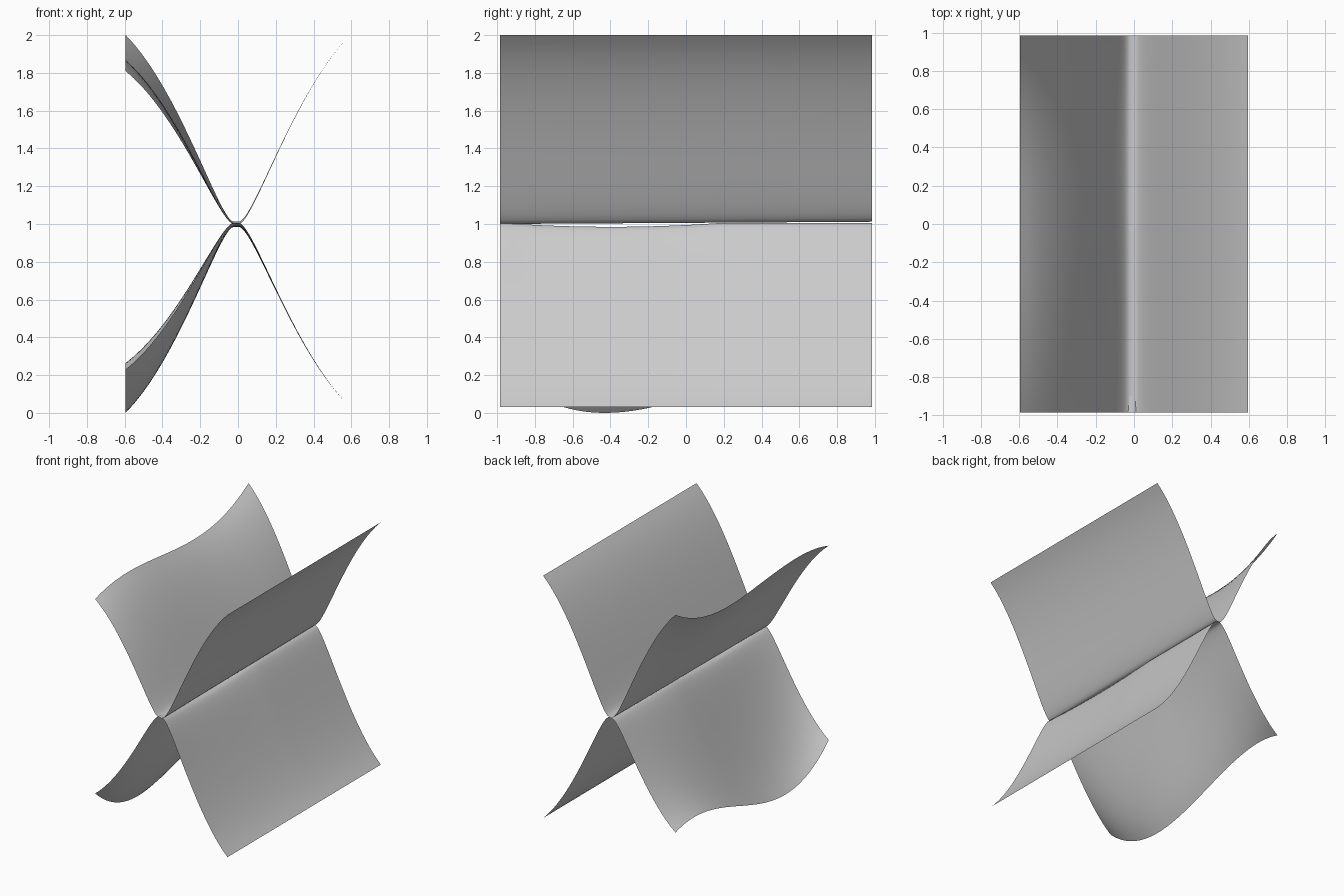
import bpy
import bmesh

HALF_X, HALF_Y = 0.595, 0.985
ROWS, STEPS = 48, 20

cube = bpy.data.objects.get("Cube")
if cube:
    bpy.data.objects.remove(cube, do_unlink=True)

grey = bpy.data.materials.new("plain grey")
grey.use_nodes = True
grey.diffuse_color = (0.6, 0.6, 0.6, 1)
grey.node_tree.nodes["Principled BSDF"].inputs["Base Color"].default_value = (0.6, 0.6, 0.6, 1)


# Outer edge heights: wavy on one side, straight on the other
def upper_wave(v):
    return 1.81 + (v + 1) * (v - 0.3) * (0.186 * v - 0.05)


def lower_wave(v):
    return 0.23 + (v * v - 1) * (0.151 - 0.305 * v)


# Heights of the two folds, which run close together along the middle
def upper_fold(v):
    return 1.0 + 0.006 * (v + 1)


def lower_fold(v):
    return min(0.985 + 0.06 * (v + 0.4) ** 2, 1.006)


# Gentle S profile from the fold to the outer edge
def s_profile(t):
    a, b, c = 3 * t * (1 - t) ** 2, 3 * t * t * (1 - t), t ** 3
    return 0.13 * a + 0.5 * b + c, 0.71 * b + c


def folded_sheet(name, fold, left_edge, right_edge):
    bm = bmesh.new()
    rows = []
    steps = [i / STEPS for i in range(STEPS + 1)]
    for r in range(ROWS + 1):
        v = 2 * r / ROWS - 1
        row = []
        for start, end, edge, order in ((-0.022, -HALF_X, left_edge, steps[::-1]),
                                        (0.004, HALF_X, right_edge, steps)):
            for t in order:
                across, rise = s_profile(t)
                x = start + (end - start) * across
                z = fold(v) + (edge(v) - fold(v)) * rise
                row.append(bm.verts.new((x, v * HALF_Y, z)))
        rows.append(row)
    for near, far in zip(rows, rows[1:]):
        for i in range(len(near) - 1):
            face = bm.faces.new((near[i], near[i + 1], far[i + 1], far[i]))
            face.smooth = True
    mesh = bpy.data.meshes.new(name)
    bm.to_mesh(mesh)
    bm.free()
    mesh.materials.append(grey)
    obj = bpy.data.objects.new(name, mesh)
    bpy.context.collection.objects.link(obj)


# Upper V-shaped sheet and lower roof-shaped sheet
folded_sheet("upper_sheet", upper_fold, upper_wave, lambda v: 2.0)
folded_sheet("lower_sheet", lower_fold, lower_wave, lambda v: 0.03)
